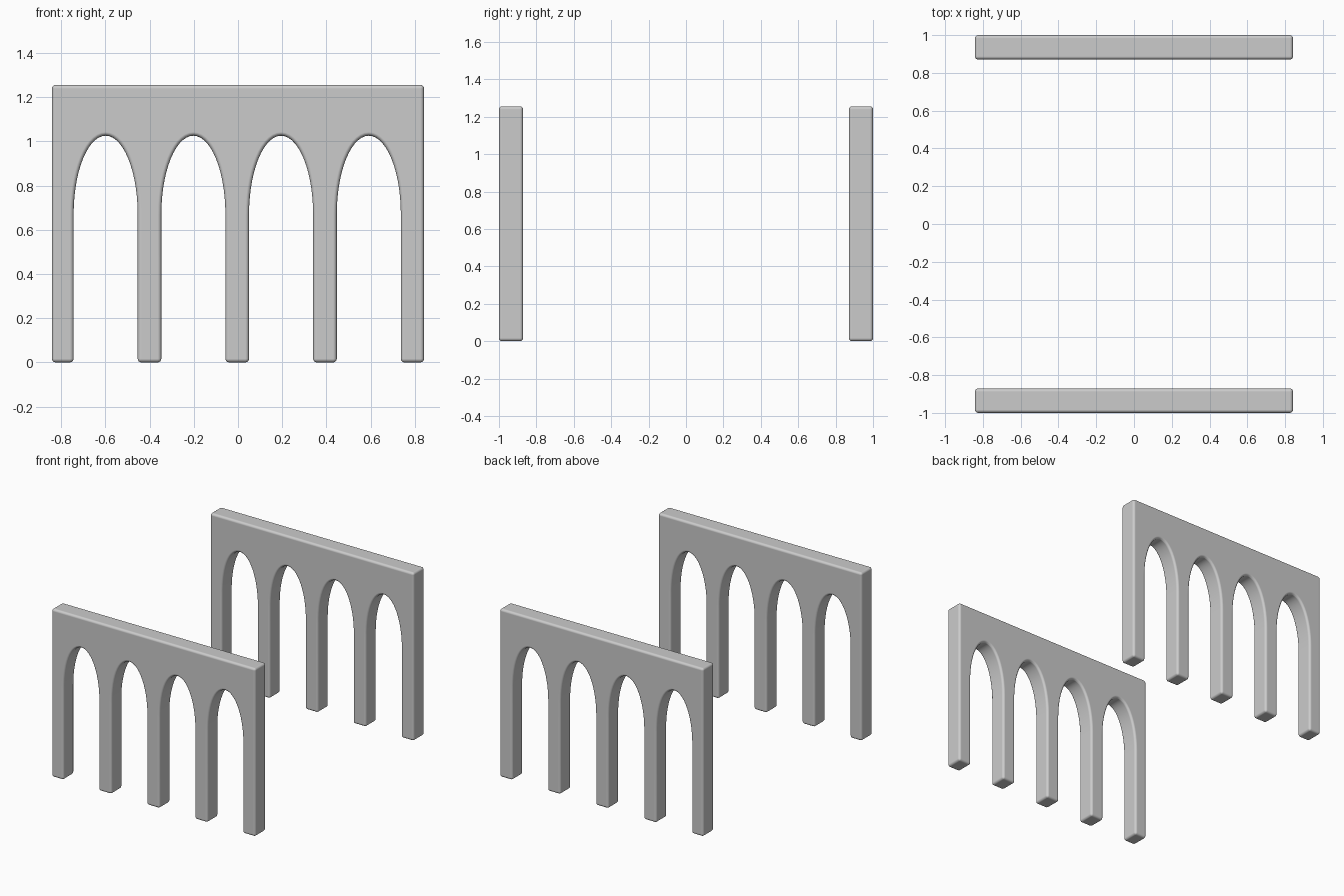
import bpy, bmesh, math

if "Cube" in bpy.data.objects:
    bpy.data.objects.remove(bpy.data.objects["Cube"])

HALF_LENGTH, HEIGHT = 0.842, 1.256
Y_INNER, Y_OUTER = 0.871, 1.0
ARCH_CENTRES = [-0.599 + 0.397 * i for i in range(4)]
ARCH_HALF, SPRING, CROWN = 0.145, 0.67, 1.026
SEGMENTS = 28


def wall_outline():
    """Front outline: square top, five piers and four elliptical arches."""
    pts = [(-HALF_LENGTH, HEIGHT), (-HALF_LENGTH, 0)]
    for cx in ARCH_CENTRES:
        pts.append((cx - ARCH_HALF, 0))
        for i in range(SEGMENTS + 1):
            a = math.pi * (1 - i / SEGMENTS)
            pts.append((cx + ARCH_HALF * math.cos(a),
                        SPRING + (CROWN - SPRING) * math.sin(a)))
        pts.append((cx + ARCH_HALF, 0))
    pts += [(HALF_LENGTH, 0), (HALF_LENGTH, HEIGHT)]
    return pts


def make_arcade(name, y0, y1):
    bm = bmesh.new()
    face = bm.faces.new([bm.verts.new((x, y0, z)) for x, z in wall_outline()])
    ext = bmesh.ops.extrude_face_region(bm, geom=[face])
    verts = [v for v in ext["geom"] if isinstance(v, bmesh.types.BMVert)]
    bmesh.ops.translate(bm, verts=verts, vec=(0, y1 - y0, 0))
    bmesh.ops.recalc_face_normals(bm, faces=bm.faces[:])
    for f in bm.faces:
        f.smooth = True
    mesh = bpy.data.meshes.new(name)
    bm.to_mesh(mesh)
    bm.free()
    obj = bpy.data.objects.new(name, mesh)
    bpy.context.collection.objects.link(obj)
    # Softly rounded edges
    bevel = obj.modifiers.new("rounded_edges", "BEVEL")
    bevel.width = 0.017
    bevel.segments = 4
    bevel.limit_method = "ANGLE"
    bevel.angle_limit = math.radians(40)
    bevel.harden_normals = True
    return obj


# Two matching arcade walls
make_arcade("front_arcade", -Y_OUTER, -Y_INNER)
make_arcade("back_arcade", Y_INNER, Y_OUTER)
